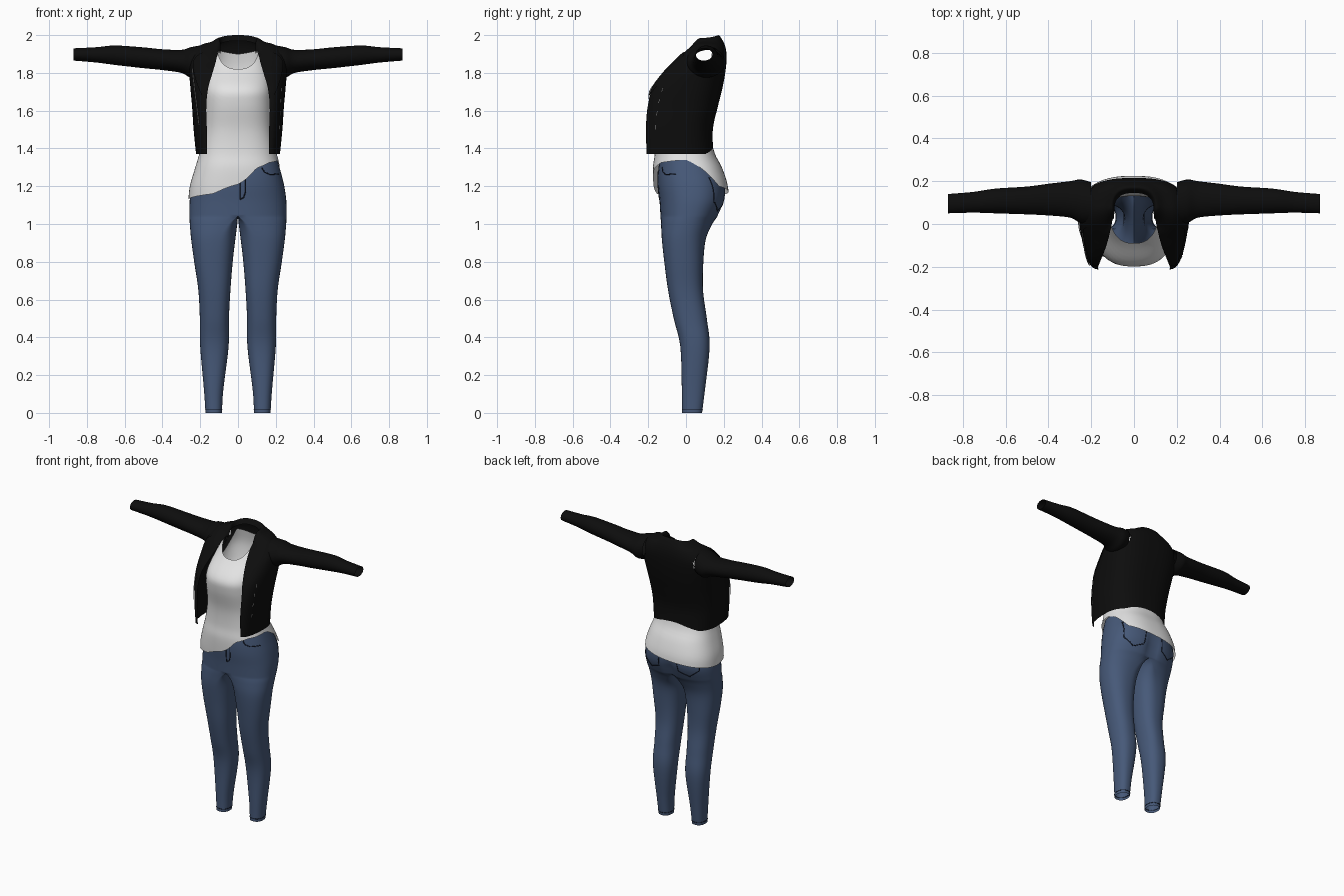
import bpy, bmesh, math
from mathutils import Vector
from mathutils.bvhtree import BVHTree

if "Cube" in bpy.data.objects:
    bpy.data.objects.remove(bpy.data.objects["Cube"])


def material(name, rgb):
    m = bpy.data.materials.new(name)
    m.diffuse_color = (*rgb, 1)
    m.use_nodes = True
    m.node_tree.nodes["Principled BSDF"].inputs["Base Color"].default_value = m.diffuse_color
    return m


DENIM = material("denim blue", (0.062, 0.10, 0.19))
SEAM = material("dark seam", (0.008, 0.012, 0.025))
WHITE = material("white cotton", (0.78, 0.78, 0.78))
BLACK = material("black leather", (0.004, 0.004, 0.004))
METAL = material("zip metal", (0.35, 0.35, 0.35))


def dense(rows, k):
    """Catmull-Rom refinement of a list of section tuples."""
    out = []
    for i in range(len(rows) - 1):
        p0, p1, p2, p3 = (rows[max(i - 1, 0)], rows[i], rows[i + 1], rows[min(i + 2, len(rows) - 1)])
        for j in range(k):
            t = j / k
            out.append(tuple(0.5 * (2 * b + (c - a) * t + (2 * a - 5 * b + 4 * c - d) * t * t
                                    + (3 * b - a - 3 * c + d) * t ** 3)
                             for a, b, c, d in zip(p0, p1, p2, p3)))
    return out + [tuple(rows[-1])]


def lookup(rows, key):
    """Linear lookup in a table sorted by its first column."""
    key = min(max(key, rows[0][0]), rows[-1][0])
    for a, b in zip(rows, rows[1:]):
        if key <= b[0]:
            t = (key - a[0]) / (b[0] - a[0])
            return [p + (q - p) * t for p, q in zip(a, b)]


def spow(v, e):
    return math.copysign(abs(v) ** e, v)


def sheet(name, grid, mat, closed=False, mirror=False, drop=None):
    """Skin rows of points; shorter rows use only their first points."""
    bm = bmesh.new()
    vs = [[bm.verts.new(p) for p in row] for row in grid]
    for r0, r1 in zip(vs, vs[1:]):
        n = min(len(r0), len(r1))
        wrap = closed and len(r0) == len(r1) == len(vs[0])
        for j in range(n if wrap else n - 1):
            k = (j + 1) % n
            bm.faces.new((r0[j], r0[k], r1[k], r1[j]))
    if drop:
        bad = [f for f in bm.faces if drop(f.calc_center_median())]
        bmesh.ops.delete(bm, geom=bad, context='FACES')
    bmesh.ops.recalc_face_normals(bm, faces=bm.faces)
    me = bpy.data.meshes.new(name)
    bm.to_mesh(me)
    bm.free()
    me.shade_smooth()
    me.materials.append(mat)
    ob = bpy.data.objects.new(name, me)
    bpy.context.collection.objects.link(ob)
    if mirror:
        mod = ob.modifiers.new("mirror", 'MIRROR')
        mod.merge_threshold = 0.0005
    return ob


def cord(name, pts, mat, radius=0.003, cyclic=False):
    cu = bpy.data.curves.new(name, 'CURVE')
    cu.dimensions = '3D'
    cu.bevel_depth = radius
    cu.bevel_resolution = 1
    sp = cu.splines.new('POLY')
    sp.points.add(len(pts) - 1)
    for p, q in zip(sp.points, pts):
        p.co = (*q, 1)
    sp.use_cyclic_u = cyclic
    cu.materials.append(mat)
    ob = bpy.data.objects.new(name, cu)
    bpy.context.collection.objects.link(ob)


# --- Jeans: z, inner x, middle x, outer x, front y, back y ---
legs = dense([(0, .085, .128, .172, -.02, .085), (.12, .078, .13, .18, -.022, .10),
              (.35, .05, .125, .20, -.03, .125), (.5, .048, .12, .202, -.065, .11),
              (.65, .04, .12, .21, -.095, .09), (.8, .028, .12, .232, -.115, .092),
              (.92, .014, .10, .248, -.128, .105), (1.0, .004, .05, .255, -.132, .14),
              (1.04, 0, 0, .257, -.135, .17)], 5)
hips = dense([(1.04, 0, 0, .257, -.135, .17), (1.12, 0, 0, .256, -.14, .203),
              (1.2, 0, 0, .245, -.148, .207), (1.27, 0, 0, .228, -.148, .185),
              (1.34, 0, 0, .208, -.14, .15)], 5)[1:]
H = 24


def leg_ring(row, half):
    z, xi, xm, xo, yf, yb = row
    xi, xm = max(xi, 0), max(xm, 0)
    cy, ry = (yf + yb) / 2, (yb - yf) / 2
    pts = []
    for j in range(H + 1 if half else 2 * H):
        t = -math.pi / 2 + math.pi * j / H
        c = math.cos(t) if j not in (0, H) else 0
        x = xm + (xo - xm if c >= 0 else xm - xi) * spow(c, .85)
        y = cy + ry * spow(math.sin(t), .85)
        if y > cy:   # crease between the seat halves
            y -= .03 * math.exp(-(x / .035) ** 2) * max(0, 1 - abs(z - 1.1) / .16)
        pts.append((x, y, z))
    return pts


jeans_grid = [leg_ring(r, False) for r in legs] + [leg_ring(r, True) for r in hips]
jeans = sheet("jeans", jeans_grid, DENIM, closed=True, mirror=True)
tree = BVHTree.FromPolygons([v.co for v in jeans.data.vertices], [p.vertices[:] for p in jeans.data.polygons])


# Stitch lines projected on to the jeans from the front (-1) or the back (1)
def stitch(name, path, facing, sides=(1, -1)):
    pts = []
    for (x0, z0), (x1, z1) in zip(path, path[1:]):
        for i in range(9):
            t = i / 8
            hit = tree.ray_cast(Vector((x0 + (x1 - x0) * t, facing, z0 + (z1 - z0) * t)), Vector((0, -facing, 0)))[0]
            if hit:
                pts.append(hit)
    for s in sides:
        cord(name, [(s * p.x, p.y, p.z) for p in pts], SEAM)


stitch("back_pocket", [(.06, 1.235), (.205, 1.245), (.208, 1.12), (.145, 1.07), (.075, 1.1), (.06, 1.235)], 1)
stitch("front_pocket", [(.125, 1.30), (.14, 1.275), (.17, 1.262), (.215, 1.265)], -1)
stitch("fly", [(.04, 1.28), (.04, 1.17), (.03, 1.14), (.01, 1.13)], -1, (1,))
stitch("fly_edge", [(.01, 1.28), (.01, 1.13)], -1, (1,))
for s in (1, -1):
    cord("ankle_hem", [(s * x, y, z) for x, y, z in leg_ring(lookup(legs, .02), False)], SEAM, .002, True)

# --- Tank top: z, half width, front y, back y ---
tank = dense([(1.12, .263, -.165, .225), (1.2, .255, -.172, .222), (1.3, .226, -.175, .19),
              (1.38, .203, -.165, .15), (1.5, .182, -.168, .13), (1.64, .180, -.195, .155),
              (1.72, .180, -.187, .175), (1.82, .165, -.09, .185), (1.92, .13, -.02, .17)], 5)
hem = [(0, 1.34), (45, 1.325), (70, 1.295), (90, 1.21), (115, 1.16), (180, 1.13),
       (225, 1.15), (270, 1.17), (315, 1.2), (340, 1.29), (360, 1.34)]


def tank_top_z(c, front):
    u = abs(c)
    if u > .8:   # armholes
        return 1.92 - .16 * min(1, (u - .8) / .16)
    return 1.82 + .1 * (u / .8) ** 2 if front else 1.90 + .02 * u / .8


tank_grid = []
for i in range(33):
    row = []
    for j in range(80):
        d = j * 360 / 80
        c, s = math.cos(math.radians(d)), -math.sin(math.radians(d))
        lo, hi = lookup(hem, d)[1], tank_top_z(c, s < 0)
        z = lo + (hi - lo) * i / 32
        _, w, yf, yb = lookup(tank, z)
        row.append((w * spow(c, .8), (yf + yb) / 2 + (yb - yf) / 2 * spow(s, .8), z))
    tank_grid.append(row)
sheet("tank_top", tank_grid, WHITE, closed=True)

# --- Jacket body: opening x, half width, front y, back y, z at front, side, back ---
jacket = dense([(.165, .222, -.208, .145, 1.37, 1.37, 1.37), (.165, .235, -.212, .142, 1.5, 1.5, 1.5),
                (.168, .243, -.203, .168, 1.62, 1.62, 1.62), (.158, .252, -.175, .193, 1.72, 1.72, 1.72),
                (.135, .258, -.118, .209, 1.80, 1.81, 1.81), (.12, .25, -.07, .215, 1.85, 1.885, 1.88),
                (.112, .20, -.035, .21, 1.885, 1.945, 1.93), (.105, .14, -.005, .195, 1.905, 1.965, 1.97),
                (.10, .103, .02, .17, 1.915, 1.985, 2.0), (.095, .092, .025, .145, 1.90, 1.955, 1.97)], 5)


def jacket_point(row, u, lift=0):
    """u runs 0 at the front edge, 1 at the side, 2 at the back centre."""
    xe, w, yf, yb, zf, zs, zb = row
    cy = yf * .4 + yb * .6 - .03
    a = min(u, 2 - u) * math.pi / 2
    k = math.sin(a) ** 2
    if u <= 1:
        return (xe + (w - xe) * math.sin(a) ** .8 + lift * .4, cy + (yf - cy) * math.cos(a) - lift, zf + (zs - zf) * k)
    return (w * math.sin(a) ** .75 if u < 2 else 0, cy + (yb - cy) * math.cos(a) ** .85, zb + (zs - zb) * k)


def armhole(c):
    return c.x > .17 and ((c.y - .1) / .085) ** 2 + ((c.z - 1.865) / .068) ** 2 < 1


sheet("jacket_body", [[jacket_point(r, j / 20) for j in range(41)] for r in jacket], BLACK, mirror=True, drop=armhole)

# Lapels lie just over the front edges
lapel = jacket[13:36]
sheet("lapel", [[jacket_point(r, j / 8 * .6 * math.sin(math.pi * (.08 + .84 * i / 22)), .007) for j in range(9)]
                for i, r in enumerate(lapel)], BLACK, mirror=True)

# --- Sleeves: x, bottom z, top z, front y, back y ---
sleeve = dense([(.20, 1.785, 1.945, .0, .195), (.25, 1.775, 1.936, .005, .208), (.30, 1.80, 1.922, .03, .20),
                (.40, 1.815, 1.925, .04, .188), (.50, 1.825, 1.935, .045, .175), (.65, 1.842, 1.945, .05, .165),
                (.75, 1.855, 1.936, .053, .15), (.87, 1.865, 1.93, .05, .14)], 5)
ring = [i * math.tau / 28 for i in range(28)]
sheet("sleeve", [[(x, (yf + yb) / 2 + (yb - yf) / 2 * math.cos(a), (z0 + z1) / 2 + (z1 - z0) / 2 * math.sin(a))
                  for a in ring] for x, z0, z1, yf, yb in sleeve], BLACK, closed=True, mirror=True)

# Zip teeth on one front edge and short pocket zips on the other
zip_line = [jacket_point(r, .32 + .3 * i / 15, .004) for i, r in enumerate(jacket[6:22])]
cord("front_zip", [(-x, y, z) for x, y, z in zip_line], METAL, .0025)
for i in range(5, 16, 3):
    cord("pocket_zip", [jacket_point(jacket[i + k], .5, .002) for k in (0, 1)], METAL, .002)
